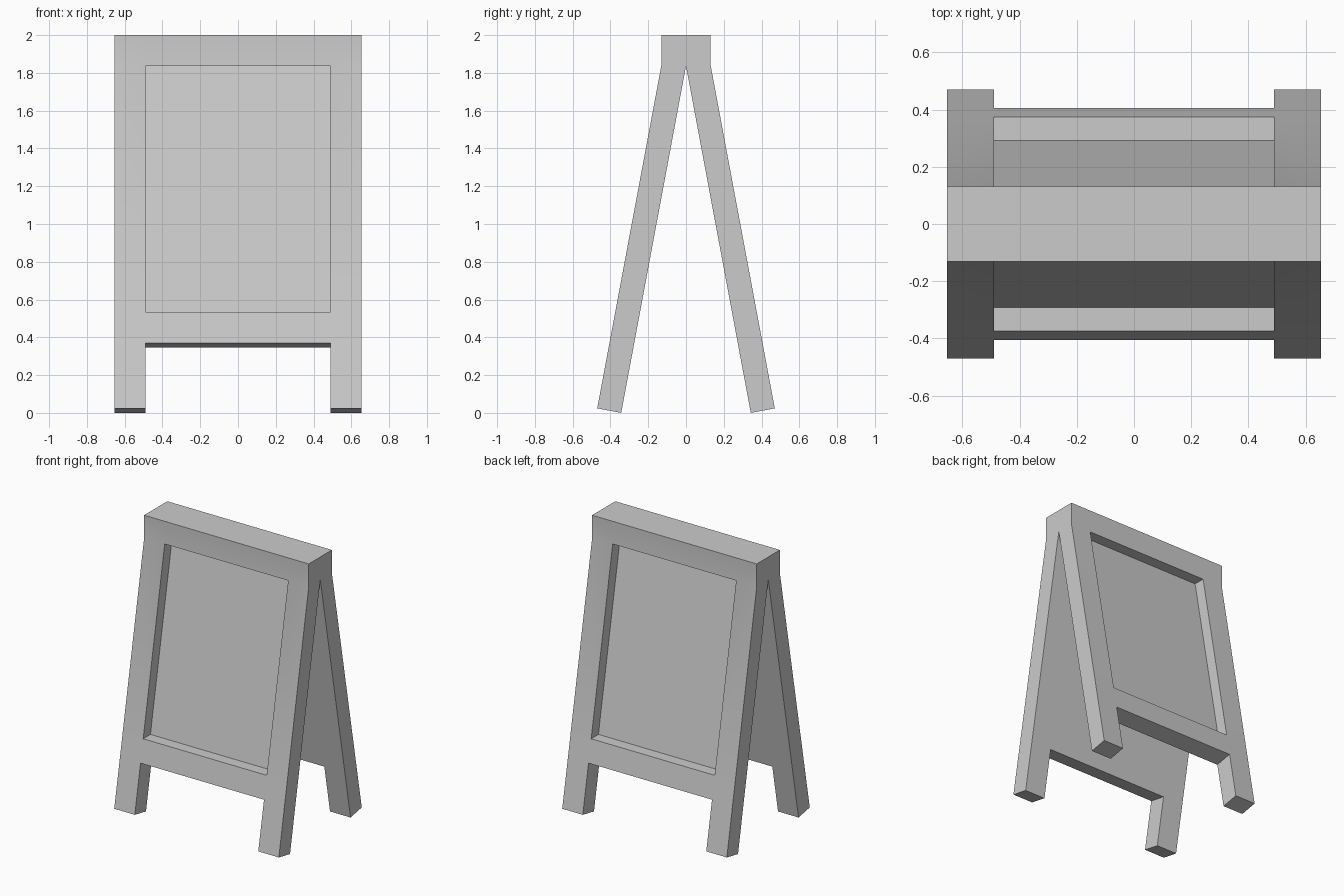
import bpy
import bmesh
from mathutils import Vector

if "Cube" in bpy.data.objects:
    bpy.data.objects.remove(bpy.data.objects["Cube"], do_unlink=True)

HALF_WIDTH = 0.653    # half width of the board
OPENING = 0.49        # half width between the legs
APEX = 1.837          # height where the two leaves meet
RECESS_SILL = 0.533   # bottom of the sunken panel
DEPTH = 0.0825        # depth of the sunken panel

grey = bpy.data.materials.new("light_grey")
grey.use_nodes = True
grey.diffuse_color = (0.6, 0.6, 0.6, 1)
grey.node_tree.nodes["Principled BSDF"].inputs["Base Color"].default_value = (0.6, 0.6, 0.6, 1)


def prism(name, profile, half):
    """Extrude a (y, z) profile along x, centred."""
    bm = bmesh.new()
    face = bm.faces.new([bm.verts.new((-half, y, z)) for y, z in profile])
    side = bmesh.ops.extrude_face_region(bm, geom=[face])["geom"]
    moved = [v for v in side if isinstance(v, bmesh.types.BMVert)]
    bmesh.ops.translate(bm, verts=moved, vec=(2 * half, 0, 0))
    bmesh.ops.recalc_face_normals(bm, faces=bm.faces)
    mesh = bpy.data.meshes.new(name)
    bm.to_mesh(mesh)
    bm.free()
    obj = bpy.data.objects.new(name, mesh)
    bpy.context.collection.objects.link(obj)
    return obj


def outer(z):
    """Distance of the sloped outer face from the centre at height z."""
    return 0.131 + (APEX - z) * 0.339 / (APEX - 0.024)


# Folding board: header and two splayed leaves in one profile
half_profile = [(0.131, 2), (0.131, APEX), (0.47, 0.024), (0.343, 0)]
profile = half_profile + [(0, APEX)] + [(-y, z) for y, z in reversed(half_profile)]
board = prism("sandwich_board", profile, HALF_WIDTH)
board.data.materials.append(grey)

# Cutters for the sunken panels and the gaps between the legs
cutters = []
for s in (1, -1):
    recess = [(s * (outer(APEX) - DEPTH), APEX), (s * 0.7, APEX),
              (s * 0.7, RECESS_SILL), (s * (outer(RECESS_SILL) - DEPTH), RECESS_SILL)]
    gap = [(s * 0.16, 0.324), (s * 0.533, 0.394), (s * 0.6, -0.2), (s * 0.16, -0.2)]
    cutters += [prism("panel_cutter", recess, OPENING), prism("gap_cutter", gap, OPENING)]
for cutter in cutters:
    cutter.hide_render = True
    mod = board.modifiers.new("cut", 'BOOLEAN')
    mod.operation = 'DIFFERENCE'
    mod.solver = 'EXACT'
    mod.object = cutter

# Bake the cuts, then add edge loops so the bend below the header shades cleanly
bm = bmesh.new()
bm.from_object(board, bpy.context.evaluated_depsgraph_get())
loops = [((OPENING, 0, 0), (1, 0, 0)), ((-OPENING, 0, 0), (1, 0, 0)),
         ((0, 0, RECESS_SILL), (0, 0, 1)), ((0, 0, APEX), (0, 0, 1))]
for point, normal in loops:
    bmesh.ops.bisect_plane(bm, geom=bm.verts[:] + bm.edges[:] + bm.faces[:], dist=0.0001,
                           plane_co=Vector(point), plane_no=Vector(normal))
bmesh.ops.remove_doubles(bm, verts=bm.verts, dist=0.0001)
board.modifiers.clear()
bm.to_mesh(board.data)
bm.free()
for cutter in cutters:
    bpy.data.objects.remove(cutter, do_unlink=True)

bpy.context.view_layer.objects.active = board
board.select_set(True)
bpy.ops.object.shade_smooth_by_angle(angle=0.52)
